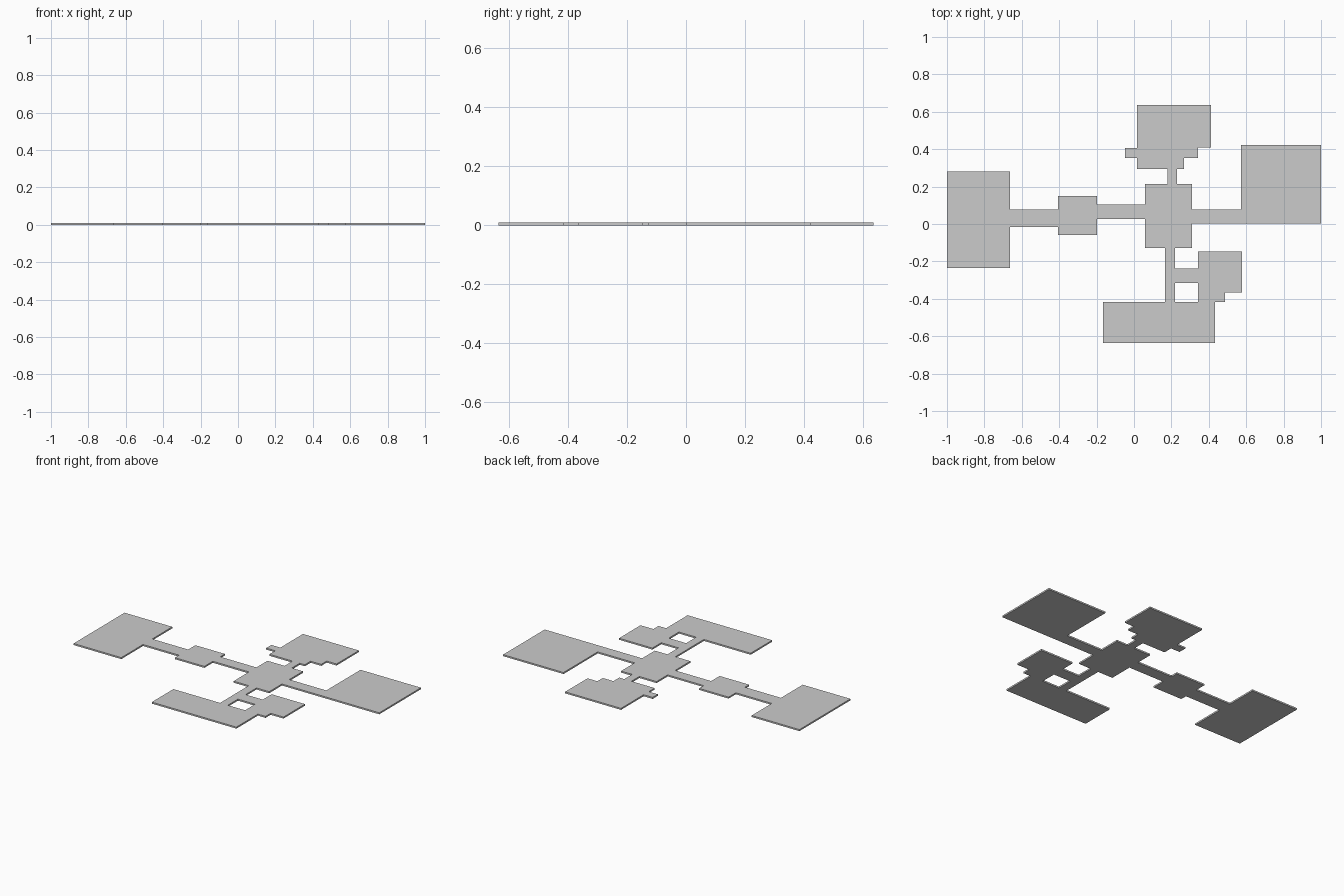
import bpy
import bmesh

if "Cube" in bpy.data.objects:
    bpy.data.objects.remove(bpy.data.objects["Cube"])

THICK = 0.01


def slab(name, outline):
    """Flat floor plate extruded up from z = 0."""
    bm = bmesh.new()
    face = bm.faces.new([bm.verts.new((x, y, 0)) for x, y in outline])
    ext = bmesh.ops.extrude_face_region(bm, geom=[face])
    top = [v for v in ext["geom"] if isinstance(v, bmesh.types.BMVert)]
    bmesh.ops.translate(bm, verts=top, vec=(0, 0, THICK))
    bmesh.ops.recalc_face_normals(bm, faces=bm.faces[:])
    mesh = bpy.data.meshes.new(name)
    bm.to_mesh(mesh)
    bm.free()
    bpy.context.collection.objects.link(bpy.data.objects.new(name, mesh))


def rect(name, x0, x1, y0, y1):
    slab(name, [(x0, y0), (x1, y0), (x1, y1), (x0, y1)])


# Central hall
rect("central_hall", 0.058, 0.31, -0.127, 0.215)

# West wing
rect("west_inner_corridor", -0.198, 0.058, 0.028, 0.103)
rect("west_small_room", -0.407, -0.198, -0.058, 0.15)
rect("west_outer_corridor", -0.662, -0.407, -0.016, 0.077)
rect("west_room", -1.0, -0.662, -0.236, 0.28)

# East wing
rect("east_corridor", 0.31, 0.572, 0.002, 0.077)
rect("east_room", 0.572, 1.0, 0.002, 0.423)

# North wing, with stepped corner and side alcove
rect("north_corridor", 0.18, 0.231, 0.215, 0.295)
slab("north_room", [(0.016, 0.295), (0.267, 0.295), (0.267, 0.354), (0.342, 0.354),
                    (0.342, 0.409), (0.412, 0.409), (0.412, 0.635), (0.016, 0.635)])
rect("north_alcove", -0.048, 0.016, 0.354, 0.406)

# South wing, with side room joined around a small opening
rect("south_corridor", 0.165, 0.22, -0.417, -0.127)
rect("south_room", -0.166, 0.433, -0.635, -0.417)
rect("south_side_corridor", 0.22, 0.342, -0.315, -0.238)
slab("south_side_room", [(0.342, -0.417), (0.487, -0.417), (0.487, -0.365),
                         (0.578, -0.365), (0.578, -0.148), (0.342, -0.148)])
